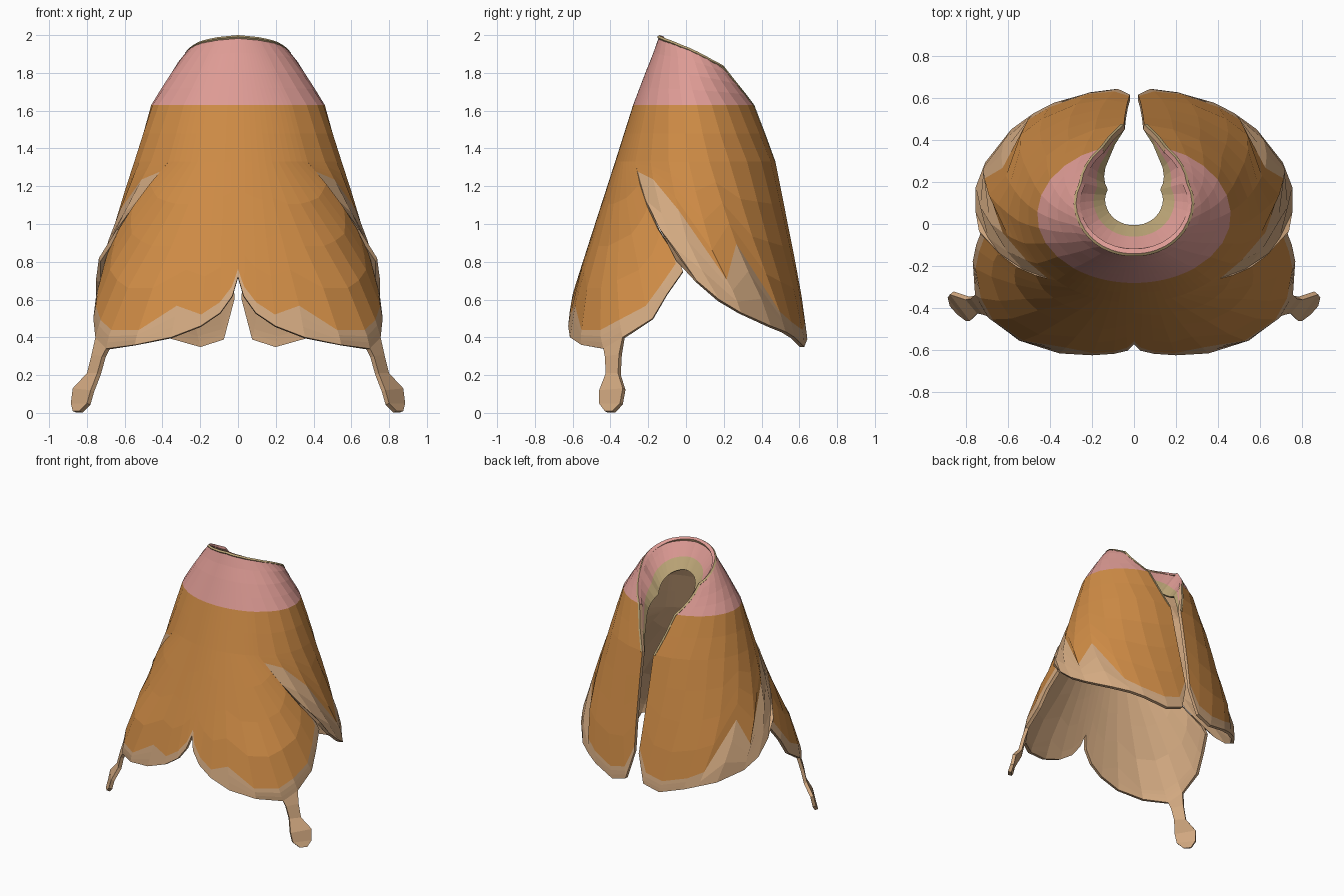
import bpy, bmesh
from math import sin, cos, radians
from mathutils import Vector

if "Cube" in bpy.data.objects:
    bpy.data.objects.remove(bpy.data.objects["Cube"], do_unlink=True)


def material(name, rgb):
    mat = bpy.data.materials.new(name)
    mat.use_nodes = True
    mat.diffuse_color = (*rgb, 1)
    mat.node_tree.nodes["Principled BSDF"].inputs["Base Color"].default_value = (*rgb, 1)
    return mat


orange = material("orange_hide", (.62, .26, .06))
tan = material("tan_lining", (.65, .40, .22))
pink = material("pink_collar", (.73, .33, .30))
khaki = material("khaki_inside", (.52, .39, .19))

# Cross-sections: height, front y, back y, then centre y and half width
# for the front panel and for the back panels, and front squareness
SECTIONS = [
    (2.0, -.14, .12, 0, .20, 0, .20, 2),
    (1.9, -.175, .22, .04, .285, .04, .285, 2),
    (1.84, -.2, .28, .04, .33, .04, .33, 2),
    (1.63, -.28, .38, .04, .46, .04, .46, 2),
    (1.33, -.375, .475, .04, .55, .04, .55, 2),
    (.82, -.54, .575, 0, .70, .06, .71, 2.3),
    (.63, -.60, .61, -.1, .75, .13, .74, 2.5),
    (.40, -.64, .645, -.15, .78, .16, .74, 2.6),
]


def section(z):
    z = min(2.0, max(.4, z))
    for hi, lo in zip(SECTIONS, SECTIONS[1:]):
        if z >= lo[0]:
            t = (hi[0] - z) / (hi[0] - lo[0])
            return [p + (q - p) * t for p, q in zip(hi, lo)]


def surface(a, z, back=False, flare=0):
    """Point on the garment at angle a (0 front, 180 back) and height z."""
    _, front, rear, cf, wf, cb, wb, n = section(z)
    c, w, n = (cb, wb, 2) if back else (cf, wf, n)
    s, k = sin(radians(a)), cos(radians(a))
    x = w * (1 + flare) * max(s, 0) ** (2 / n)
    depth = c - front if k > 0 else rear - c
    y = c - depth * abs(k) ** (2 / n) * (1 if k > 0 else -1)
    return Vector((x, y, z))


def lerp(p, q, t):
    return p + (q - p) * t


def profile(points, x):
    for p, q in zip(points, points[1:]):
        if x <= q[0]:
            return lerp(p[1], q[1], (x - p[0]) / (q[0] - p[0]))
    return points[-1][1]


def add_grid(bm, columns, rule):
    """Quads between columns of points; rule(row) gives the material."""
    verts = [[bm.verts.new(p) for p in col] for col in columns]
    for left, right in zip(verts, verts[1:]):
        for i in range(len(left) - 1):
            face = bm.faces.new((left[i], left[i + 1], right[i + 1], right[i]))
            face.material_index = rule(i)


def finish(name, bm, mats, thickness, inner):
    bmesh.ops.remove_doubles(bm, verts=bm.verts, dist=.0005)
    mesh = bpy.data.meshes.new(name)
    bm.to_mesh(mesh)
    bm.free()
    for mat in mats:
        mesh.materials.append(mat)
    ob = bpy.data.objects.new(name, mesh)
    bpy.context.collection.objects.link(ob)
    mirror = ob.modifiers.new("mirror", "MIRROR")
    mirror.use_clip = True
    solid = ob.modifiers.new("thickness", "SOLIDIFY")
    solid.thickness = thickness
    solid.offset = -1
    solid.material_offset, solid.material_offset_rim = inner
    return ob


# Lower edges as (angle, height, where the tan border starts along the column)
FRONT = [(0, .72, .93), (1, .62, .93), (4, .53, .93), (10, .46, .93),
         (21, .40, .82), (39, .36, .92), (60, .34, .90), (73.5, .40, .90),
         (87, .50, .92), (90, .63, .93), (91, .75, .93), (87, .82, .93)]
BACK = [(81, .82, .1), (86, .70, .15), (95, .60, .35), (108, .53, .78),
        (128, .46, .5), (140, .43, .88), (149, .40, .91), (164, .35, .91),
        (174, .39, .91), (178.5, .60, .94)]
SPLIT, SLIT, WAIST, YOKE = 42, 175, 1.33, 1.63


def top_angles(edge, a0, a1):
    return [lerp(a0, a1, j / (len(edge) - 1)) for j in range(len(edge))]


def panel(edge, a0, a1, back):
    columns = []
    for j, (top, (a, z, start)) in enumerate(zip(top_angles(edge, a0, a1), edge)):
        steps = [start * k / 4 for k in range(4)] + [lerp(start, 1, k / 3) for k in range(4)]
        flare = max(0, .05 - .015 * j) if back else 0
        columns.append([surface(lerp(top, a, t), lerp(WAIST, z, t), back, flare * t)
                        for t in steps])
    return columns


# Upper body angles and sloping neck rim
angles = top_angles(FRONT, 0, SPLIT) + top_angles(BACK, SPLIT, SLIT)[1:]
RIM = [(0, 2), (30, 1.99), (60, 1.97), (90, 1.93), (110, 1.89), (131, 1.84)]


def rim(a):
    b = a * 131 / SLIT
    return b, profile(RIM, b)


def yoke_column(a):
    b, z = rim(a)
    return [surface(lerp(b, a * 161 / SLIT, t), lerp(z, YOKE, t)) for t in (0, .25, .5, .75, 1)]


def body_column(a):
    return [surface(lerp(a * 161 / SLIT, a, t), lerp(YOKE, WAIST, t)) for t in (0, .5, 1)]


# Main hide: body band, front panel with tails, two back panels
bm = bmesh.new()
add_grid(bm, [body_column(a) for a in angles], lambda i: 0)
front = panel(FRONT, 0, SPLIT, False)
add_grid(bm, front, lambda i: int(i >= 4))
add_grid(bm, panel(BACK, SPLIT, SLIT, True), lambda i: int(i >= 4))

# Paddle-shaped tail hanging from the front panel's corner
tail_front = [front[6][-1]] + [Vector(p) for p in (
    (.72, -.43, .30), (.745, -.425, .21), (.78, -.46, .12), (.80, -.46, .05), (.84, -.43, .01))]
tail_back = [front[7][-1]] + [Vector(p) for p in (
    (.775, -.355, .31), (.80, -.36, .21), (.875, -.335, .13), (.885, -.35, .05), (.875, -.39, .01))]
add_grid(bm, [tail_front, tail_back], lambda i: 1)
finish("hide_cloak", bm, [orange, tan], .025, (1, 1))

# Pink yoke around the neck
bm = bmesh.new()
yoke = [yoke_column(a) for a in angles]
add_grid(bm, yoke, lambda i: 0)
finish("neck_yoke", bm, [pink, tan], .025, (1, 0))

# Turned-in collar, fading out down the back slit
path = [(col[0], .5) for col in yoke]
slit = yoke[-1][1:] + body_column(SLIT)[1:]
path += [(p, lerp(.5, 1, (k + 1) / (len(slit) + 1))) for k, p in enumerate(slit)]
centre = Vector((0, .13, 0))
columns = []
for p, shrink in path:
    lip = lerp(centre, p, shrink)
    lip.z = p.z - .4 * (1 - shrink)
    columns.append([lerp(p, lip, t) for t in (0, .3, .6, 1)])
bm = bmesh.new()
add_grid(bm, columns[::-1], lambda i: int(i >= 2))
finish("inner_collar", bm, [pink, khaki], .015, (1, 1))
